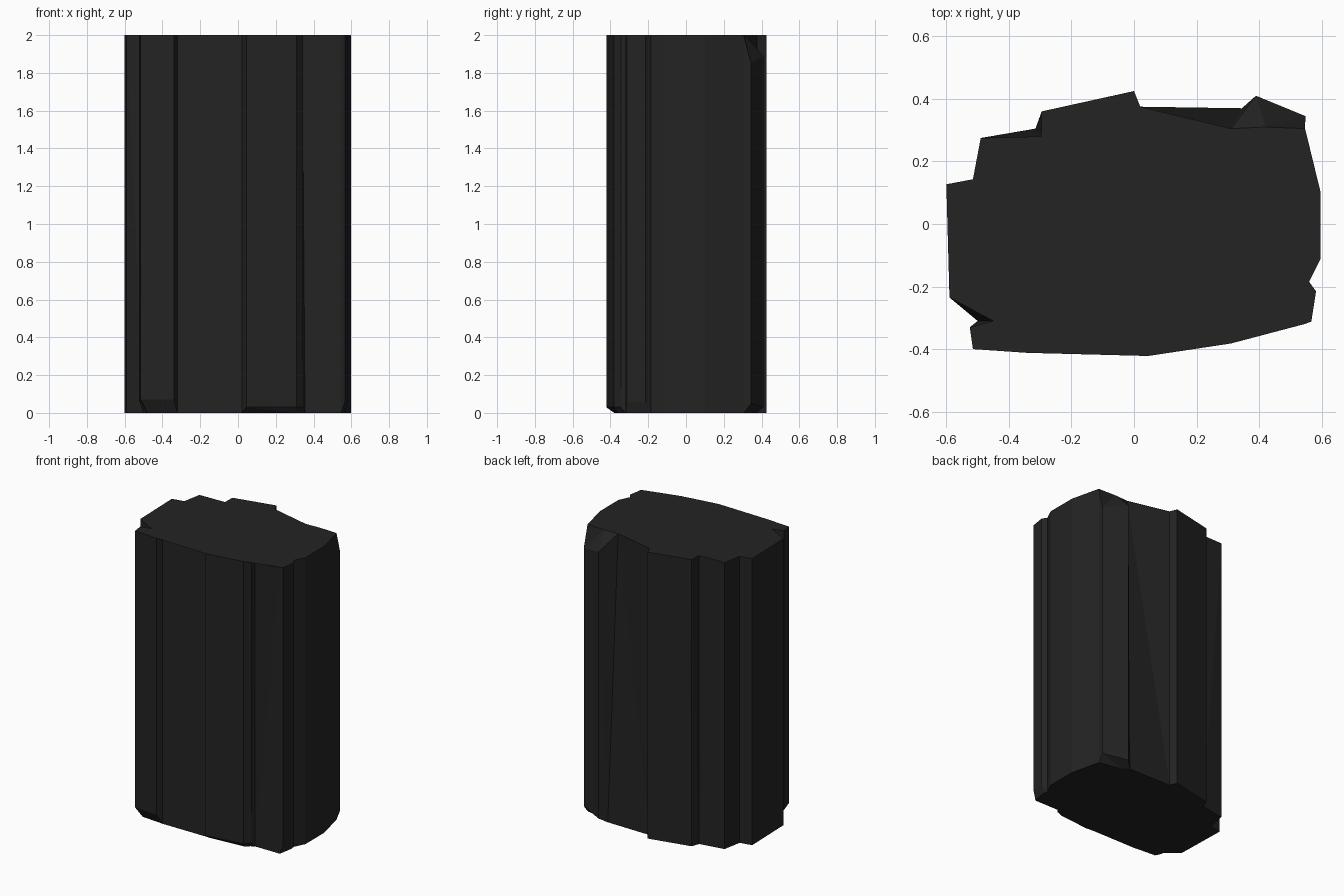
import bpy
import bmesh

if "Cube" in bpy.data.objects:
    bpy.data.objects.remove(bpy.data.objects["Cube"])

HEIGHT = 2.0

# Counter-clockwise cross-section of the chipped block
profile = [
    (-0.60, 0.127), (-0.59, -0.235), (-0.50, -0.31), (-0.525, -0.33),
    (-0.515, -0.40), (-0.34, -0.412), (-0.32, -0.378), (0.02, -0.378),
    (0.045, -0.422), (0.31, -0.382), (0.345, -0.345), (0.355, -0.32),
    (0.545, -0.32), (0.567, -0.312), (0.582, -0.215), (0.56, -0.185),
    (0.597, -0.11), (0.597, 0.10), (0.547, 0.305), (0.548, 0.345),
    (0.39, 0.41), (0.345, 0.37), (0.02, 0.375), (0.0, 0.425),
    (-0.295, 0.36), (-0.315, 0.305), (-0.49, 0.275), (-0.515, 0.143),
]

# Clefts that taper: point index -> position at the top
clefts = {2: (-0.45, -0.31), 11: (0.34, -0.30), 21: (0.31, 0.305), 25: (-0.297, 0.28)}

# Broken lower edges: index -> (x, y at the ground, height of the break)
low_chips = {
    3: (-0.50, -0.325, 0.07), 4: (-0.48, -0.365, 0.07), 5: (-0.34, -0.375, 0.07),
    8: (0.045, -0.38, 0.03), 9: (0.30, -0.36, 0.03), 10: (0.33, -0.335, 0.03),
    13: (0.55, -0.305, 0.06), 14: (0.565, -0.215, 0.06),
    19: (0.535, 0.31, 0.05), 20: (0.40, 0.335, 0.03),
}

# Broken upper corner: index -> (x, y at the top, height of the break)
high_chips = {19: (0.547, 0.305, 1.85), 20: (0.42, 0.31, 1.89)}

bm = bmesh.new()
cache = {}


def vert(x, y, z):
    key = (round(x, 4), round(y, 4), round(z, 4))
    if key not in cache:
        cache[key] = bm.verts.new(key)
    return cache[key]


def face(verts):
    unique = list(dict.fromkeys(verts))
    if len(unique) > 2:
        bm.faces.new(unique)


# Each profile point becomes a column of ground, lower, upper and top points
columns = []
for i, (x, y) in enumerate(profile):
    gx, gy, gz = low_chips.get(i, (x, y, 0.0))
    ux, uy = clefts.get(i, (x, y))
    tx, ty, tz = high_chips.get(i, (ux, uy, HEIGHT))
    columns.append((vert(gx, gy, 0), vert(x, y, gz), vert(ux, uy, tz), vert(tx, ty, HEIGHT)))

# Sides
for i, a in enumerate(columns):
    b = columns[(i + 1) % len(columns)]
    for k in range(3):
        face([a[k], b[k], b[k + 1], a[k + 1]])

# Flat ends
face([c[3] for c in columns])
face([c[0] for c in reversed(columns)])
bmesh.ops.triangulate(bm, faces=bm.faces[:])
bmesh.ops.recalc_face_normals(bm, faces=bm.faces[:])

mesh = bpy.data.meshes.new("stone_block")
bm.to_mesh(mesh)
bm.free()
block = bpy.data.objects.new("stone_block", mesh)
bpy.context.collection.objects.link(block)

# Dark stone colour
stone = bpy.data.materials.new("dark stone")
stone.diffuse_color = (0.017, 0.017, 0.017, 1)
stone.use_nodes = True
stone.node_tree.nodes["Principled BSDF"].inputs["Base Color"].default_value = stone.diffuse_color
mesh.materials.append(stone)
